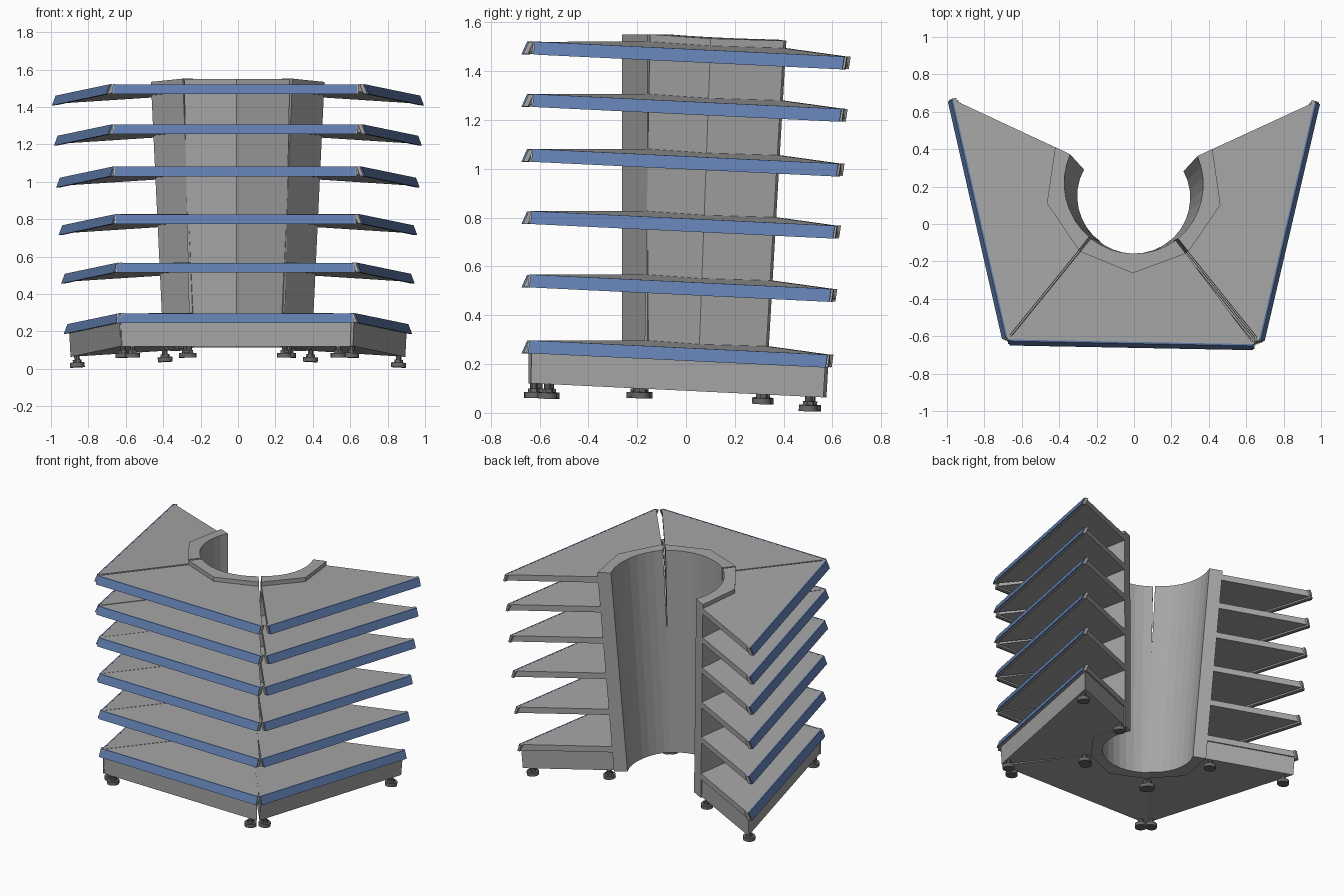
import bpy
import bmesh
from math import sin, cos, radians
from mathutils import Matrix, Vector

cube = bpy.data.objects.get("Cube")
if cube:
    bpy.data.objects.remove(cube, do_unlink=True)


def material(name, rgb):
    m = bpy.data.materials.new(name)
    m.use_nodes = True
    m.diffuse_color = (*rgb, 1)
    m.node_tree.nodes["Principled BSDF"].inputs["Base Color"].default_value = (*rgb, 1)
    return m


GREY = material("shelf grey", (0.38, 0.38, 0.38))
BLUE = material("rail blue", (0.115, 0.2, 0.41))
DARK = material("foot dark grey", (0.14, 0.14, 0.14))

SHELF_TOPS = [0.295, 0.565, 0.825, 1.08, 1.305, 1.52]
TOP = 1.52


def side(y):
    """Half width of a wedge unit at depth y."""
    return 0.66 - 0.78 * (y + 0.64)


def taper(v):
    """Units are slightly narrower towards the floor."""
    v.x *= 1 - 0.0205 * (TOP - v.z) / side(v.y)
    return v


def make(name, bm, mat, matrix):
    bmesh.ops.recalc_face_normals(bm, faces=bm.faces)
    mesh = bpy.data.meshes.new(name)
    bm.to_mesh(mesh)
    bm.free()
    mesh.materials.append(mat)
    ob = bpy.data.objects.new(name, mesh)
    ob.matrix_world = matrix
    bpy.context.collection.objects.link(ob)
    return ob


def loft(name, low, high, z0, z1, mat, matrix):
    """Closed solid between two outlines of equal length."""
    bm = bmesh.new()
    rings = [[bm.verts.new(taper(Vector((x, y, z)))) for x, y in loop]
             for loop, z in ((low, z0), (high, z1))]
    n = len(low)
    bm.faces.new(rings[0])
    bm.faces.new(rings[1])
    for i in range(n):
        j = (i + 1) % n
        bm.faces.new((rings[0][i], rings[0][j], rings[1][j], rings[1][i]))
    return make(name, bm, mat, matrix)


def wedge(front, inset=0.0, back=-0.155):
    """Wedge outline ending just inside the column."""
    f, b = side(front) - inset, side(back) - inset
    return [(-f, front), (f, front), (b, back), (0, -0.25), (-b, back)]


def strip(front, depth, trim):
    w = side(-0.64) - trim
    return [(-w, front), (w, front), (w, front + depth), (-w, front + depth)]


def foot(name, x, y, matrix):
    """Levelling foot: pad, nut and threaded stem."""
    bm = bmesh.new()
    for r, z0, z1, n in ((0.04, 0.06, 0.085, 16), (0.024, 0.085, 0.1, 6),
                         (0.015, 0.09, 0.135, 10)):
        bmesh.ops.create_cone(bm, cap_ends=True, segments=n, radius1=r, radius2=r,
                              depth=z1 - z0,
                              matrix=Matrix.Translation((x, y, (z0 + z1) / 2)))
    ob = make(name, bm, DARK, matrix)
    bpy.context.view_layer.objects.active = ob
    ob.select_set(True)
    bpy.ops.object.shade_smooth_by_angle()
    ob.select_set(False)


def unit(label, matrix):
    # Curved column panel
    steps = 8
    angles = [radians(36.5 * (1 - 2 * i / steps)) for i in range(steps + 1)]
    outer = side(-0.155)
    panel = [(-outer, -0.155), (0, -0.265), (outer, -0.155)]
    panel += [(0.38 * sin(a), 0.22 - 0.38 * cos(a)) for a in angles]
    loft(label + "_column", panel, panel, 0.115, 1.55, GREY, matrix)

    # Plinth
    base = wedge(-0.635, 0.012)
    loft(label + "_base", base, base, 0.12, 0.26, GREY, matrix)

    # Shelves with a sloping front lip and a blue front strip
    for i, z in enumerate(SHELF_TOPS, 1):
        plate = wedge(-0.632)
        loft(f"{label}_shelf_{i}", plate, plate, z - 0.042, z, GREY, matrix)
        loft(f"{label}_lip_{i}", strip(-0.657, 0.02, 0), strip(-0.634, 0.02, 0),
             z - 0.05, z, GREY, matrix)
        loft(f"{label}_strip_{i}", strip(-0.664, 0.009, 0.008),
             strip(-0.641, 0.009, 0.008), z - 0.051, z + 0.001, BLUE, matrix)

    # Feet
    for s, hand in ((-1, "right"), (1, "left")):
        foot(f"{label}_front_foot_{hand}", s * 0.55, -0.615, matrix)
        foot(f"{label}_back_foot_{hand}", s * 0.255, -0.2, matrix)


def placed(target, turn, down=None):
    """Turn a unit, lean it downhill, and put its top front edge at target."""
    lean = Matrix.Identity(4)
    if down:
        axis = Vector((0, 0, 1)).cross(Vector((*down, 0)))
        lean = Matrix.Rotation(0.06, 4, axis)
    return (Matrix.Translation(target) @ lean @ Matrix.Rotation(radians(turn), 4, "Z")
            @ Matrix.Translation((0, 0.66, -TOP)))


unit("front", placed((-0.015, -0.658, TOP), -1.1))
unit("left", placed((0.845, 0.01, 1.489), 76.8, (0.786, 0.618)))
unit("right", placed((-0.849, 0.022, 1.489), -77.1, (-0.786, 0.618)))
